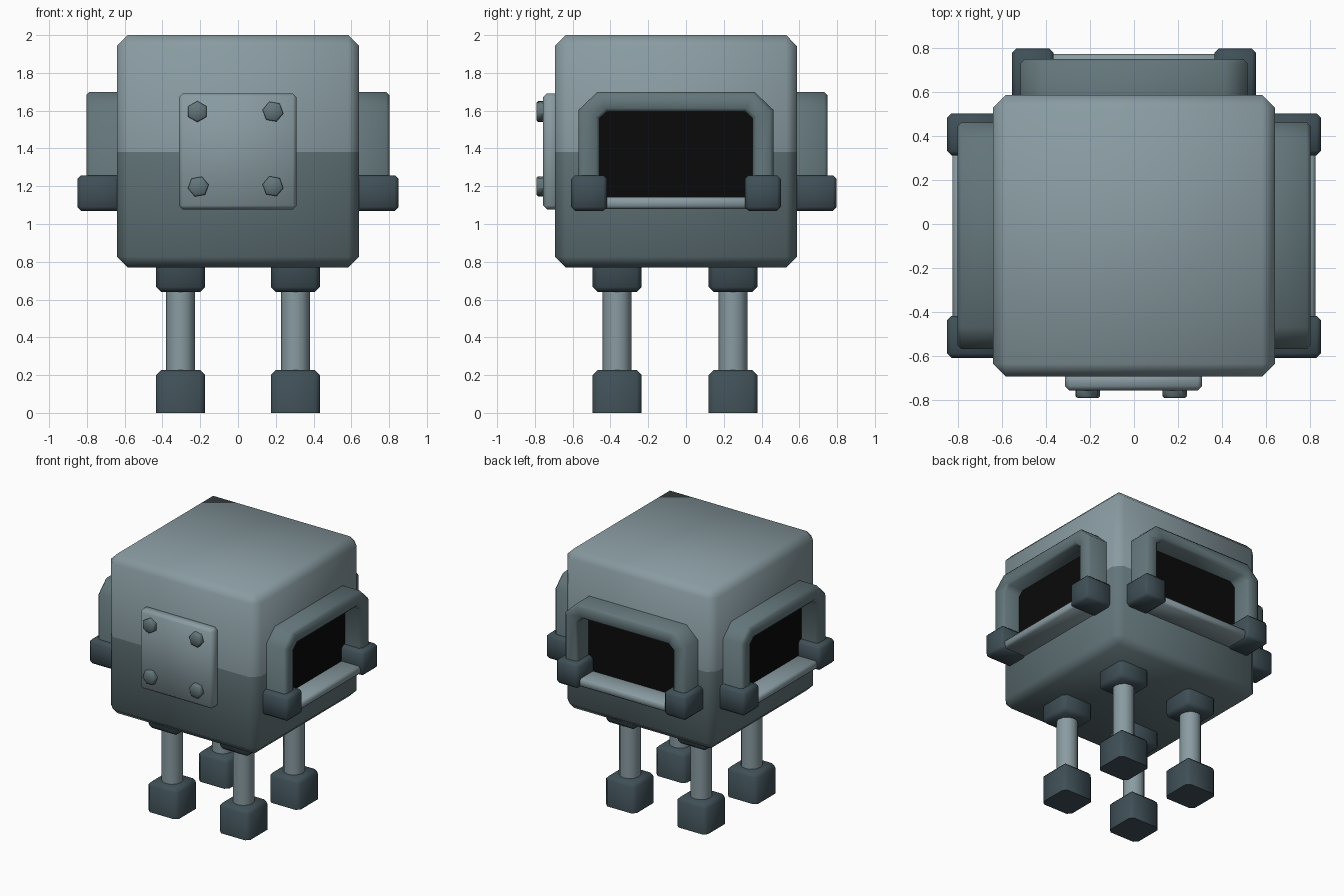
import bpy, bmesh, math
from mathutils import Matrix, Vector

if "Cube" in bpy.data.objects:
    bpy.data.objects.remove(bpy.data.objects["Cube"])


def material(name, rgb):
    m = bpy.data.materials.new(name)
    m.diffuse_color = (*rgb, 1)
    m.use_nodes = True
    m.node_tree.nodes["Principled BSDF"].inputs["Base Color"].default_value = m.diffuse_color
    return m


LIGHT = material("light grey metal", (0.25, 0.33, 0.36))
MID = material("mid grey metal", (0.125, 0.18, 0.195))
DARK = material("dark slate", (0.05, 0.08, 0.095))
BLACK = material("black screen", (0.003, 0.003, 0.003))
CY = -0.053  # centre of the body in y


def finish(bm, name, mats, matrix=Matrix()):
    bmesh.ops.recalc_face_normals(bm, faces=bm.faces)
    bm.transform(matrix)
    me = bpy.data.meshes.new(name)
    bm.to_mesh(me)
    bm.free()
    for m in mats:
        me.materials.append(m)
    me.polygons.foreach_set("use_smooth", [True] * len(me.polygons))
    me.set_sharp_from_angle(angle=math.radians(50))
    ob = bpy.data.objects.new(name, me)
    bpy.context.collection.objects.link(ob)
    return ob


def bevel(bm, edges, width):
    bmesh.ops.bevel(bm, geom=edges, offset=width, segments=1,
                    profile=0.5, affect='EDGES')


def box_mesh(lo, hi, width=0.0, flat_z=None):
    """Box between two corners, bevelled except for edges lying at z = flat_z."""
    lo, hi = Vector(lo), Vector(hi)
    bm = bmesh.new()
    bmesh.ops.create_cube(bm, size=1)
    for v in bm.verts:
        v.co = [(a + b) / 2 + c * (b - a) for a, b, c in zip(lo, hi, v.co)]
    if width:
        edges = [e for e in bm.edges if flat_z is None
                 or any(abs(v.co.z - flat_z) > 1e-4 for v in e.verts)]
        bevel(bm, edges, width)
    return bm


def box(name, lo, hi, mat, width=0.0, flat_z=None, matrix=Matrix()):
    return finish(box_mesh(lo, hi, width, flat_z), name, [mat], matrix)


def cylinder(name, r, length, sides, mat, matrix, chamfer=0.0):
    bm = bmesh.new()
    bmesh.ops.create_cone(bm, cap_ends=True, segments=sides,
                          radius1=r, radius2=r, depth=length)
    if chamfer:
        bevel(bm, [e for e in bm.edges if all(v.co.z > 0 for v in e.verts)], chamfer)
    return finish(bm, name, [mat], matrix)


# two-tone body, split at mid height
bm = box_mesh((-0.64, CY - 0.64, 0.77), (0.64, CY + 0.64, 2.0), 0.057)
bmesh.ops.bisect_plane(bm, geom=bm.verts[:] + bm.edges[:] + bm.faces[:],
                       plane_co=(0, 0, 1.38), plane_no=(0, 0, 1))
for f in bm.faces:
    f.material_index = int(f.calc_center_median().z < 1.38)
finish(bm, "body", [LIGHT, MID])

# front plate with four hexagonal bolts
box("front_plate", (-0.313, -0.757, 1.078), (0.31, -0.67, 1.69), LIGHT, 0.02)
for i, (x, z, turn) in enumerate([(-0.215, 1.595, 0), (0.185, 1.595, 20),
                                  (-0.21, 1.198, 40), (0.185, 1.2, 20)]):
    cylinder("plate_bolt_%d" % i, 0.056, 0.05, 6, MID,
             Matrix.Translation((x, -0.766, z))
             @ Matrix.Rotation(math.pi / 2, 4, 'X')
             @ Matrix.Rotation(math.radians(turn), 4, 'Z'), 0.008)

# four legs: socket, shaft and foot
for sx in (-1, 1):
    for sy in (-1, 1):
        x, y = sx * 0.304, CY - 0.005 + sy * 0.307
        tag = ("left" if sx < 0 else "right") + ("_front" if sy < 0 else "_back")
        w = 0.13
        box("leg_socket_" + tag, (x - w, y - w, 0.64), (x + w, y + w, 0.8),
            DARK, 0.027, flat_z=0.8)
        cylinder("leg_shaft_" + tag, 0.076, 0.5, 12, LIGHT,
                 Matrix.Translation((x, y, 0.43)))
        box("foot_" + tag, (x - w, y - w, 0), (x + w, y + w, 0.227),
            DARK, 0.027, flat_z=0)


def arch(name, matrix):
    """Chamfered arch frame, extruded outwards along x."""
    outer = [(-0.515, 1.1), (-0.515, 1.605), (-0.415, 1.7)]
    inner = [(-0.405, 1.1), (-0.405, 1.56), (-0.365, 1.595)]
    outer += [(-u, z) for u, z in reversed(outer)]
    inner += [(-u, z) for u, z in reversed(inner)]
    bm = bmesh.new()
    rows = [[bm.verts.new((x, u, z)) for u, z in path]
            for x, path in ((0.62, outer), (0.803, outer), (0.803, inner), (0.62, inner))]
    for a, b in zip(rows, rows[1:] + rows[:1]):
        for i in range(5):
            bm.faces.new((a[i], a[i + 1], b[i + 1], b[i]))
    for i in (0, 5):
        bm.faces.new([r[i] for r in rows])
    bm.edges.ensure_lookup_table()
    rim = [e for e in bm.edges if all(v.co.x > 0.8 for v in e.verts)
           and len({v in rows[1] for v in e.verts}) == 1]
    bmesh.ops.recalc_face_normals(bm, faces=bm.faces)
    bevel(bm, rim, 0.018)
    finish(bm, name, [MID], matrix)


# framed windows on the right, back and left sides
for k, side in enumerate(("right", "back", "left")):
    M = Matrix.Translation((0, CY, 0)) @ Matrix.Rotation(k * math.pi / 2, 4, 'Z')
    arch("window_frame_" + side, M)
    box("window_screen_" + side, (0.6, -0.42, 1.11), (0.665, 0.42, 1.62), BLACK, matrix=M)
    box("window_sill_" + side, (0.6, -0.45, 1.08), (0.825, 0.45, 1.143), LIGHT, 0.015, matrix=M)
    for s in (-1, 1):
        box("frame_block_%s_%d" % (side, s > 0), (0.6, s * 0.46 - 0.095, 1.07),
            (0.85, s * 0.46 + 0.095, 1.258), DARK, 0.02, matrix=M)
